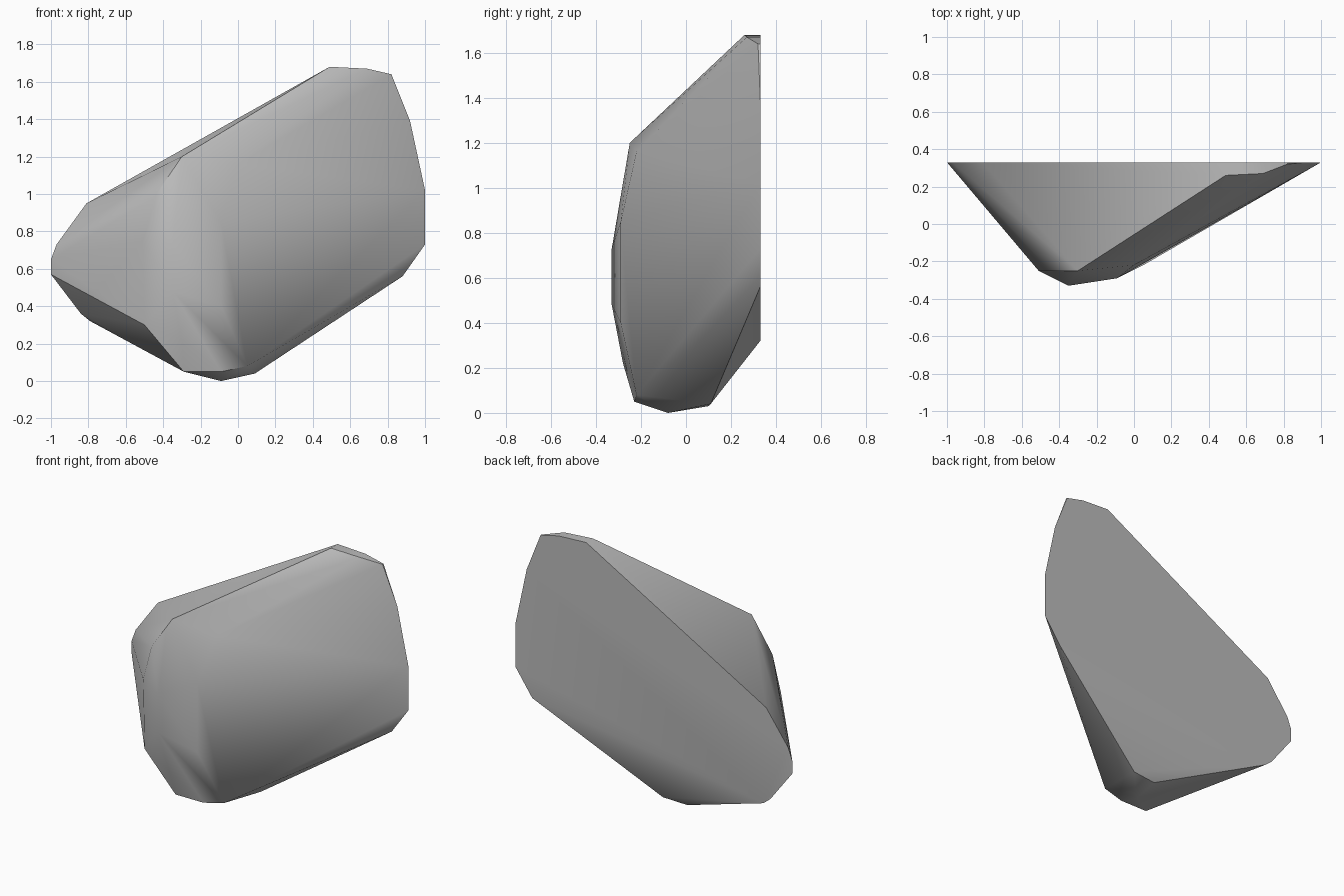
import bpy
import bmesh
import math

default_cube = bpy.data.objects.get("Cube")
if default_cube is not None:
    bpy.data.objects.remove(default_cube, do_unlink=True)


def make_material(name, colour):
    material = bpy.data.materials.new(name)
    material.use_nodes = True
    material.diffuse_color = colour
    shader = next(node for node in material.node_tree.nodes
                  if node.type == "BSDF_PRINCIPLED")
    shader.inputs["Base Color"].default_value = colour
    return material


def make_hull(name, points, material):
    """Wrap a tight convex skin around the given corner points."""
    mesh = bpy.data.meshes.new(name)
    shape = bmesh.new()
    for point in points:
        shape.verts.new(point)
    result = bmesh.ops.convex_hull(shape, input=list(shape.verts))
    leftovers = set(result["geom_interior"]) | set(result["geom_unused"])
    loose = [item for item in leftovers if isinstance(item, bmesh.types.BMVert)]
    bmesh.ops.delete(shape, geom=loose, context="VERTS")
    # Merge the triangles that lie on the same flat facet
    bmesh.ops.dissolve_limit(shape, angle_limit=math.radians(1),
                             verts=list(shape.verts), edges=list(shape.edges))
    bmesh.ops.recalc_face_normals(shape, faces=list(shape.faces))
    shape.to_mesh(mesh)
    shape.free()
    mesh.materials.append(material)
    hull = bpy.data.objects.new(name, mesh)
    bpy.context.collection.objects.link(hull)
    return hull


# Flat back: outline in x and z at one constant depth
back_depth = .33
back_outline = [(-1, .57), (-1, .65), (-.97, .73), (-.81, .95), (.49, 1.68),
                (.69, 1.67), (.82, 1.64), (.92, 1.39), (1, 1.02), (1, .73),
                (.88, .56), (-.79, .32), (-.84, .36)]
flat_back = [(x, back_depth, z) for x, z in back_outline]

# Upper rim, from the front peak to the right shoulder
upper_rim = [(-.3, -.25, 1.2), (.49, .26, 1.68), (.69, .27, 1.67),
             (.82, .32, 1.64), (0, -.22, 1.16)]

# Blunt front ridge, with a softer column on each side
front_ridge = [(-.35, -.33, .73), (-.35, -.33, .48), (-.3, -.28, .22)]
right_column = [(-.09, -.29, .85), (-.09, -.29, .4), (0, -.24, .2)]
left_column = [(-.5, -.25, .3), (-.51, -.25, .75), (-.45, -.25, .98)]

# Small chamfered foot
foot = [(-.29, -.23, .05), (-.09, -.23, .05), (.05, -.22, .08),
        (-.09, -.08, 0), (.09, .11, .04), (-.08, .1, .03)]

stone_grey = make_material("stone_grey", (.5, .5, .5, 1))
corners = flat_back + upper_rim + front_ridge + right_column + left_column + foot
rock = make_hull("rock_boulder", corners, stone_grey)

# Soft shading over the rounded front, crisp at the flat back and rims
bpy.ops.object.select_all(action="DESELECT")
rock.select_set(True)
bpy.context.view_layer.objects.active = rock
bpy.ops.object.shade_smooth_by_angle(angle=math.radians(35))
